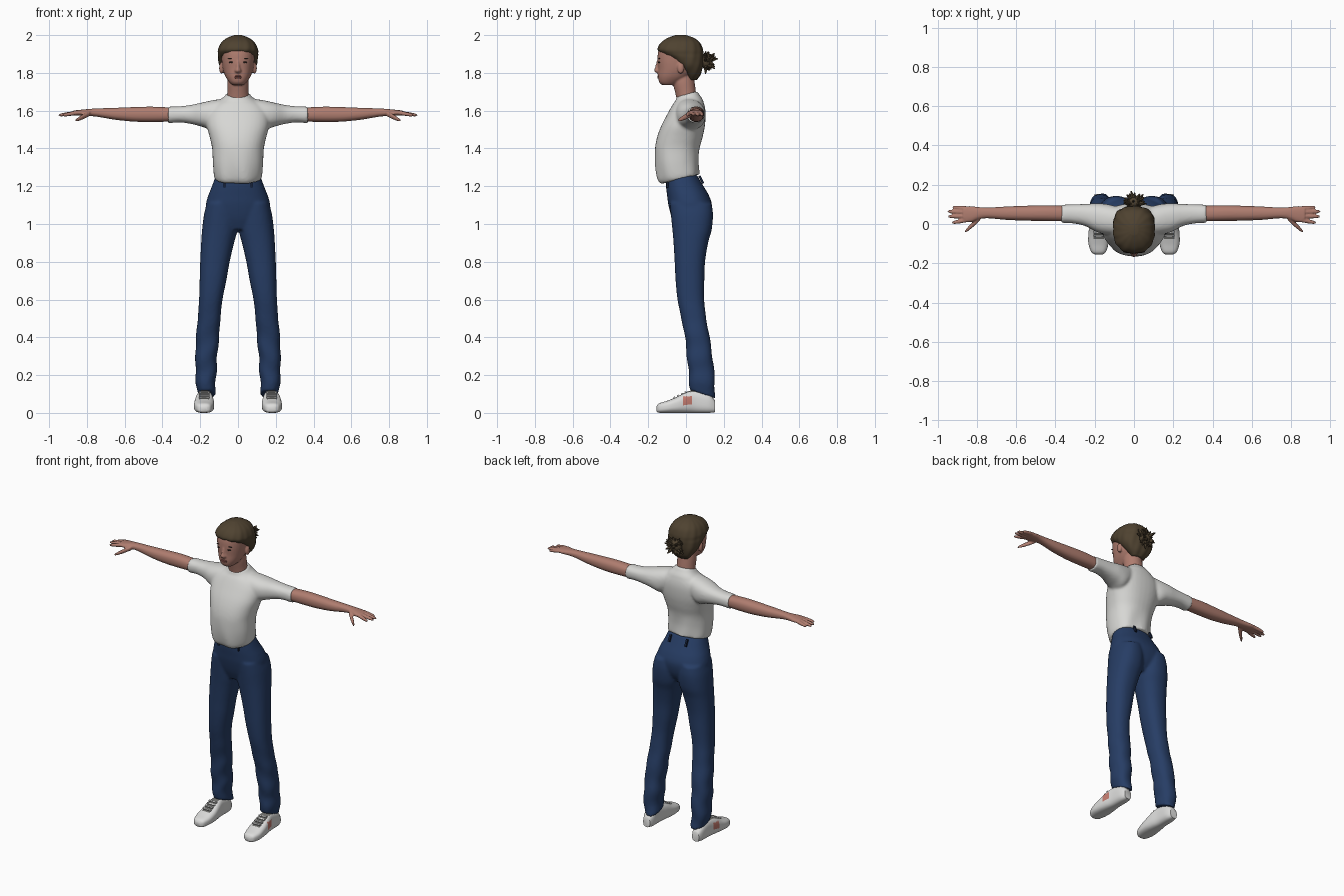
import bpy, bmesh, math, random
from mathutils import Matrix, Vector

cube = bpy.data.objects.get("Cube")
if cube:
    bpy.data.objects.remove(cube, do_unlink=True)
random.seed(4)


def material(name, rgb):
    mat = bpy.data.materials.new(name)
    mat.use_nodes = True
    mat.diffuse_color = (*rgb, 1)
    shader = next(n for n in mat.node_tree.nodes if n.type == 'BSDF_PRINCIPLED')
    shader.inputs["Base Color"].default_value = (*rgb, 1)
    return mat


SKIN = material("skin", (.43, .205, .16))
LIP = material("lip_pink", (.3, .1, .085))
HAIR = material("brown_hair", (.078, .055, .03))
SHIRT = material("white_cotton", (.68, .68, .66))
DENIM = material("blue_denim", (.02, .047, .13))
NAVY = material("dark_denim", (.008, .015, .04))
SHOE = material("white_shoe", (.72, .72, .71))
TONGUE = material("grey_tongue", (.16, .16, .15))
PATCH = material("coral_patch", (.55, .2, .16))
DARK = material("dark_eye", (.05, .03, .025))


def sym(t, half, low, high):
    """Cross-section centred on x = 0."""
    return (t, -half, half, low, high)


def spline(rows, steps):
    """Catmull-Rom interpolation between cross-sections."""
    pts = [rows[0], *rows, rows[-1]]
    out = []
    for a, b, c, d in zip(pts, pts[1:], pts[2:], pts[3:]):
        for k in range(steps):
            s = k / steps
            out.append([q + .5 * s * (r - p + s * (2*p - 5*q + 4*r - w + s * (3*(q - r) + w - p)))
                        for p, q, r, w in zip(a, b, c, d)])
    return out + [list(rows[-1])]


def loft(bm, axis, rows, side=1, power=2.3, warp=None, sides=36, steps=5):
    """Skin rounded sections given as (position, u_min, u_max, v_min, v_max)."""
    rings = []
    for t, u0, u1, v0, v1 in spline(rows, steps):
        ring = []
        for i in range(sides):
            a = math.tau * i / sides
            c, s = math.cos(a), math.sin(a)
            u = (u0 + u1) / 2 + (u1 - u0) / 2 * math.copysign(abs(c) ** (2 / power), c)
            v = (v0 + v1) / 2 + (v1 - v0) / 2 * math.copysign(abs(s) ** (2 / power), s)
            p = Vector({'z': (u, v, t), 'x': (t, u, v), 'y': (u, t, v)}[axis])
            if warp:
                warp(p)
            p.x *= side
            ring.append(bm.verts.new(p))
        rings.append(ring)
    for a, b in zip(rings, rings[1:]):
        for i in range(sides):
            j = (i + 1) % sides
            bm.faces.new((a[i], a[j], b[j], b[i]))
    bm.faces.new(rings[0])
    bm.faces.new(rings[-1])


def ball(bm, centre, scale):
    m = Matrix.Translation(centre) @ Matrix.Diagonal((*scale, 1))
    bmesh.ops.create_uvsphere(bm, u_segments=20, v_segments=12, radius=1, matrix=m)


def box(bm, centre, scale, tilt=0):
    m = Matrix.Translation(centre) @ Matrix.Rotation(tilt, 4, 'X') @ Matrix.Diagonal((*scale, 1))
    bmesh.ops.create_cube(bm, size=1, matrix=m)


def finger(bm, p, q, r0, r1, side):
    rows = []
    for k, r in ((0, r0), (.5, r0), (.9, r1), (1, r1 * .4)):
        c = Vector(p).lerp(Vector(q), k)
        rows.append((c.x, c.y - r, c.y + r, c.z - r, c.z + r))
    loft(bm, 'x', rows, side, 2, sides=12, steps=3)


def finish(name, bm, mats, voxel=0, smooth=4, rule=None):
    """Turn a bmesh into an object; a voxel size fuses its shells together."""
    bmesh.ops.recalc_face_normals(bm, faces=bm.faces)
    bm.normal_update()
    if rule:
        for f in bm.faces:
            f.material_index = rule(f.calc_center_median(), f.normal)
    me = bpy.data.meshes.new(name)
    bm.to_mesh(me)
    bm.free()
    for m in mats:
        me.materials.append(m)
    me.shade_smooth()
    me.set_sharp_from_angle(angle=.9)
    ob = bpy.data.objects.new(name, me)
    bpy.context.collection.objects.link(ob)
    if voxel:
        mod = ob.modifiers.new("fuse", 'REMESH')
        mod.mode = 'VOXEL'
        mod.voxel_size = voxel
        mod.use_smooth_shade = True
        mod = ob.modifiers.new("soften", 'SMOOTH')
        mod.factor, mod.iterations = .5, smooth
    return ob


# T-shirt: torso and sleeves, with a hem and collar that drop at the front
def shirt_warp(p):
    low = max(0, min(1, (1.4 - p.z) / .15))
    high = max(0, min(1, (p.z - 1.64) / .04))
    p.y += .005 * low * math.sin(p.x * 50 + p.z * 12)
    p.z += .25 * p.y * low + .25 * p.y * high


bm = bmesh.new()
loft(bm, 'z', [sym(1.245, .122, -.13, .07), sym(1.27, .128, -.15, .068), sym(1.33, .133, -.163, .066),
               sym(1.4, .137, -.164, .072), sym(1.46, .15, -.153, .088), sym(1.52, .165, -.131, .1),
               sym(1.58, .165, -.1, .104), sym(1.62, .145, -.078, .1), sym(1.65, .105, -.06, .09),
               sym(1.67, .075, -.053, .072), sym(1.688, .061, -.05, .06)], warp=shirt_warp)
for side in (-1, 1):
    loft(bm, 'x', [(.06, -.05, .08, 1.56, 1.665), (.13, -.055, .1, 1.5, 1.656), (.19, -.04, .105, 1.515, 1.643),
                   (.25, -.01, .102, 1.53, 1.63), (.31, .003, .1, 1.538, 1.623), (.37, .006, .098, 1.533, 1.622)], side)
finish("t_shirt", bm, [SHIRT], .008, 5)


# Jeans: hips and two legs, with cuffs that drop at the heel
def leg_warp(p):
    p.x += .004 * math.sin(p.z * 48) * max(0, .6 - p.z) * 2
    p.y += .004 * math.sin(p.z * 40 + p.x * 30) * max(0, .6 - p.z) * 2
    p.z -= .33 * (p.y - .085) * max(0, min(1, (.25 - p.z) / .15))


bm = bmesh.new()
loft(bm, 'z', [sym(.97, .1, -.05, .09), sym(1.03, .165, -.075, .125), sym(1.1, .17, -.093, .137),
               sym(1.15, .158, -.1, .122), sym(1.2, .138, -.106, .093), sym(1.26, .117, -.107, .058)])
for side in (-1, 1):
    loft(bm, 'z', [(.1, .122, .215, .02, .156), (.2, .115, .225, .014, .15), (.3, .11, .225, .005, .14),
                   (.4, .1, .222, -.005, .125), (.5, .093, .213, -.025, .107), (.6, .082, .206, -.045, .096),
                   (.7, .062, .203, -.055, .097), (.8, .044, .2, -.06, .101), (.9, .021, .195, -.066, .117),
                   (.97, .003, .19, -.072, .136), (1.05, 0, .18, -.08, .143), (1.11, .01, .165, -.085, .135)],
         side, warp=leg_warp)
finish("jeans", bm, [DENIM], .008, 4)

# Belt loops
bm = bmesh.new()
for x in (-.07, .07):
    box(bm, (x, -.097, 1.215), (.012, .012, .045))
    box(bm, (x * .85, .081, 1.235), (.012, .012, .045), .45)
finish("belt_loops", bm, [NAVY])

# Arms and hands
for side, label in ((1, "left"), (-1, "right")):
    bm = bmesh.new()
    loft(bm, 'x', [(.33, .014, .092, 1.543, 1.615), (.45, .015, .095, 1.54, 1.621), (.55, .017, .093, 1.542, 1.619),
                   (.65, .021, .089, 1.552, 1.615), (.74, .029, .084, 1.567, 1.612), (.79, .025, .086, 1.572, 1.609),
                   (.83, .01, .091, 1.573, 1.605), (.87, .01, .09, 1.574, 1.601)], side)
    for base, tip, reach in ((.08, .085, .925), (.06, .064, .95), (.04, .038, .948), (.02, .006, .928)):
        finger(bm, (.85, base, 1.589), (reach, tip, 1.576), .011, .008, side)
    finger(bm, (.785, .03, 1.585), (.862, -.04, 1.547), .014, .009, side)
    finish(label + "_arm", bm, [SKIN], .005, 3)

# Head, neck, nose and ears
bm = bmesh.new()
loft(bm, 'z', [sym(1.735, .03, -.125, -.06), sym(1.75, .046, -.141, -.03), sym(1.78, .066, -.148, .02),
               sym(1.82, .08, -.148, .06), sym(1.87, .087, -.151, .075), sym(1.92, .088, -.145, .078),
               sym(1.96, .073, -.118, .058), sym(1.983, .04, -.08, .02)])
loft(bm, 'z', [sym(1.62, .062, -.04, .055), sym(1.69, .057, -.056, .053), sym(1.75, .056, -.07, .046),
               sym(1.8, .05, -.07, .04)], power=2)
loft(bm, 'z', [sym(1.797, .01, -.152, -.12), sym(1.81, .019, -.169, -.12), sym(1.83, .012, -.164, -.12),
               sym(1.87, .009, -.152, -.12)], power=2, sides=16)
for side in (-1, 1):
    ball(bm, (side * .088, -.028, 1.825), (.012, .018, .03))
finish("head", bm, [SKIN], .005, 3)

# Face details
bm = bmesh.new()
for side in (-1, 1):
    ball(bm, (side * .035, -.142, 1.856), (.014, .006, .005))
    ball(bm, (side * .037, -.141, 1.877), (.02, .005, .003))
finish("eyes_and_brows", bm, [DARK])
bm = bmesh.new()
ball(bm, (0, -.145, 1.782), (.022, .007, .004))
ball(bm, (0, -.144, 1.774), (.018, .007, .005))
finish("lips", bm, [LIP])


# Hair: combed-back cap whose front edge recedes to the ears
def strands(p):
    a = math.atan2(p.x, p.y + .03)
    k = 1 + .014 * math.sin(a * 14 + p.z * 30)
    p.x, p.y = p.x * k, (p.y + .03) * k - .03


bm = bmesh.new()
loft(bm, 'z', [sym(1.762, .04, .015, .055), sym(1.79, .068, 0, .076), sym(1.835, .096, -.04, .088),
               sym(1.875, .105, -.085, .091), sym(1.9, .106, -.128, .091), sym(1.925, .105, -.149, .088),
               sym(1.96, .088, -.132, .073), sym(1.985, .058, -.096, .042), sym(2, .02, -.055, 0)],
     power=2.4, warp=strands, sides=72)
finish("hair_cap", bm, [HAIR])

# Messy bun with loose tufts
bm = bmesh.new()
ball(bm, (0, .108, 1.862), (.042, .032, .042))
for i in range(46):
    d = Vector((random.uniform(-1, 1), random.uniform(-.1, .8), random.uniform(-.9, .8))).normalized()
    length = random.uniform(.05, .07)
    turn = d.to_track_quat('Z', 'Y').to_matrix().to_4x4()
    spot = Vector((0, .105, 1.862)) + d * length / 2
    bmesh.ops.create_cone(bm, cap_ends=True, segments=5, radius1=.022, radius2=.003, depth=length,
                          matrix=Matrix.Translation(spot) @ turn)
finish("hair_bun", bm, [HAIR])


# Shoes: grey tongue on top and a coral patch on the outer side
def shoe_rule(c, n):
    x = abs(c.x)
    if n.z > .55 and -.075 < c.y < .06 and abs(x - .18) < .026:
        return 1
    if x > .2 and -.02 < c.y < .035 and .042 < c.z < .088:
        return 2
    return 0


for side, label in ((1, "left"), (-1, "right")):
    bm = bmesh.new()
    loft(bm, 'y', [(-.156, .163, .197, .008, .034), (-.143, .144, .217, .001, .05), (-.1, .13, .232, 0, .064),
                   (-.05, .126, .232, 0, .084), (0, .13, .226, 0, .11), (.05, .137, .217, 0, .12),
                   (.12, .14, .212, 0, .1), (.154, .152, .2, .004, .065)], side, 2.8, sides=48, steps=6)
    finish(label + "_shoe", bm, [SHOE, TONGUE, PATCH], rule=shoe_rule)
    bm = bmesh.new()
    for k in range(4):
        box(bm, (side * .179, -.062 + k * .02, .082 + k * .0095), (.056, .008, .008), .45)
    finish(label + "_laces", bm, [SHOE])
